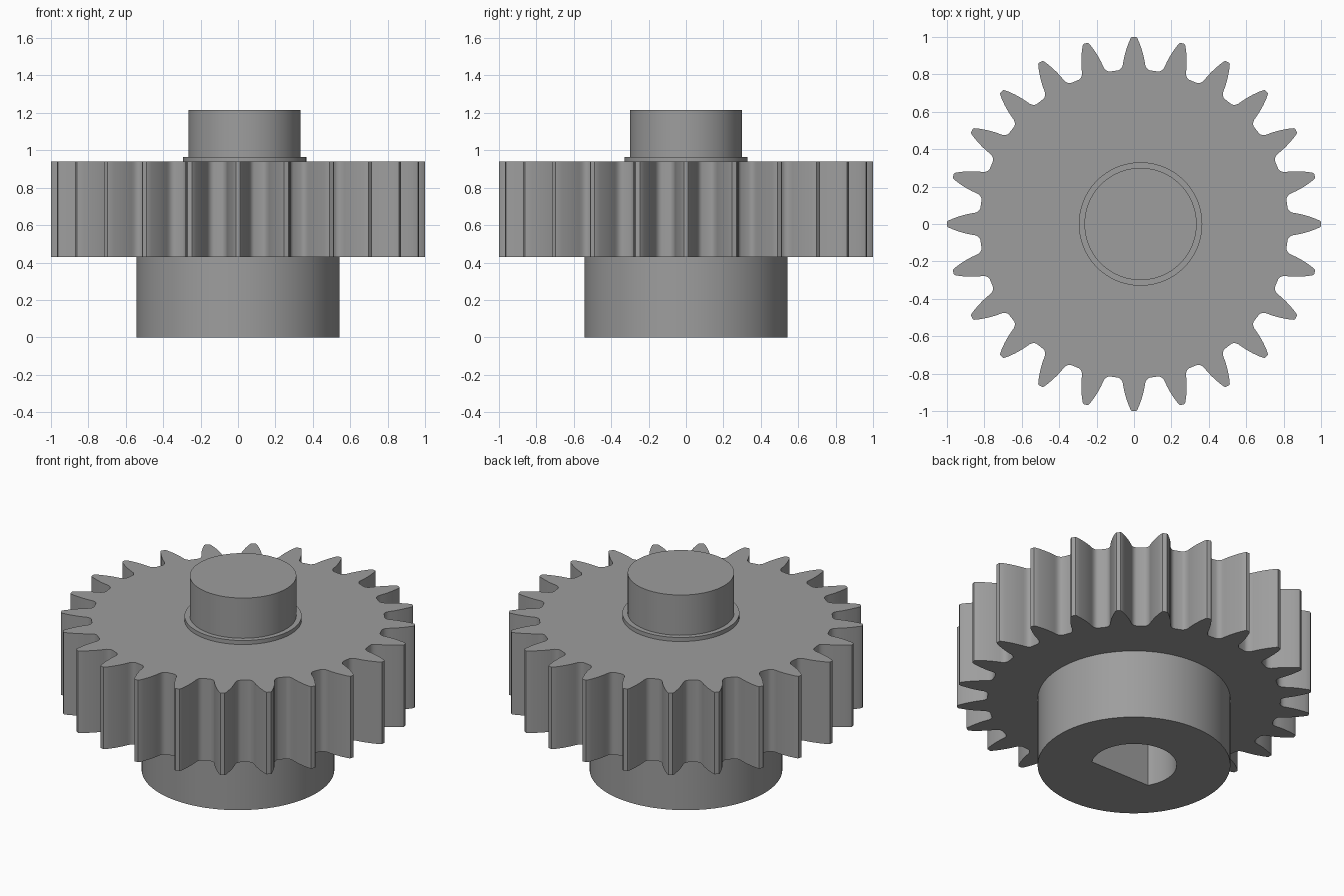
import bpy, bmesh, math

if "Cube" in bpy.data.objects:
    bpy.data.objects.remove(bpy.data.objects["Cube"])

TEETH = 24
BORE_R, BORE_FLAT = 0.24, -0.124

steel = bpy.data.materials.new("mid grey steel")
steel.diffuse_color = (0.34, 0.34, 0.34, 1)
steel.use_nodes = True
steel.node_tree.nodes["Principled BSDF"].inputs["Base Color"].default_value = steel.diffuse_color


def extrude_profile(name, points, z0, z1):
    """Closed outline in the xy plane, extruded from z0 to z1."""
    bm = bmesh.new()
    face = bm.faces.new([bm.verts.new((x, y, z0)) for x, y in points])
    top = bmesh.ops.extrude_face_region(bm, geom=[face])["geom"]
    verts = [g for g in top if isinstance(g, bmesh.types.BMVert)]
    bmesh.ops.translate(bm, verts=verts, vec=(0, 0, z1 - z0))
    bmesh.ops.recalc_face_normals(bm, faces=bm.faces)
    mesh = bpy.data.meshes.new(name)
    bm.to_mesh(mesh)
    bm.free()
    mesh.materials.append(steel)
    obj = bpy.data.objects.new(name, mesh)
    bpy.context.collection.objects.link(obj)
    return obj


def circle(radius, cx=0.0, n=96):
    return [(cx + radius * math.cos(2 * math.pi * i / n),
             radius * math.sin(2 * math.pi * i / n)) for i in range(n)]


def select(obj):
    bpy.ops.object.select_all(action='DESELECT')
    obj.select_set(True)
    bpy.context.view_layer.objects.active = obj


# Half a tooth: (distance from the axis, half width), root to tip
half = [(0.821, 0.086), (0.825, 0.076), (0.834, 0.067), (0.846, 0.061),
        (0.862, 0.058), (0.885, 0.054), (0.91, 0.048), (0.94, 0.039),
        (0.97, 0.028), (0.993, 0.018), (1.0, 0.012)]
tooth = [(r, -w) for r, w in half] + [(r, w) for r, w in reversed(half)]
outline = []
for i in range(TEETH):
    a = 2 * math.pi * i / TEETH
    c, s = math.cos(a), math.sin(a)
    outline += [(r * c - w * s, r * s + w * c) for r, w in tooth]

gear = extrude_profile("toothed_wheel", outline, 0.43, 0.94)
hub = extrude_profile("hub", circle(0.543), 0.0, 0.43)

# D-shaped bore through hub and wheel
a0 = math.asin(BORE_FLAT / BORE_R)
sweep = math.pi - 2 * a0
d_shape = [(BORE_R * math.cos(a0 + sweep * i / 64),
            BORE_R * math.sin(a0 + sweep * i / 64)) for i in range(65)]
cutter = extrude_profile("bore_cutter", d_shape, -0.1, 1.1)
cutter.hide_render = True
for obj in (gear, hub):
    select(obj)
    mod = obj.modifiers.new("bore", 'BOOLEAN')
    mod.operation = 'DIFFERENCE'
    mod.solver = 'EXACT'
    mod.object = cutter
    bpy.ops.object.modifier_apply(modifier=mod.name)
bpy.data.objects.remove(cutter)

# Slightly offset shaft and its collar, closing the bore on top
collar = extrude_profile("collar", circle(0.33, 0.035), 0.94, 0.965)
shaft = extrude_profile("shaft", circle(0.30, 0.035), 0.965, 1.215)

for obj in (gear, hub, collar, shaft):
    select(obj)
    bpy.ops.object.shade_smooth_by_angle(angle=math.radians(32))
